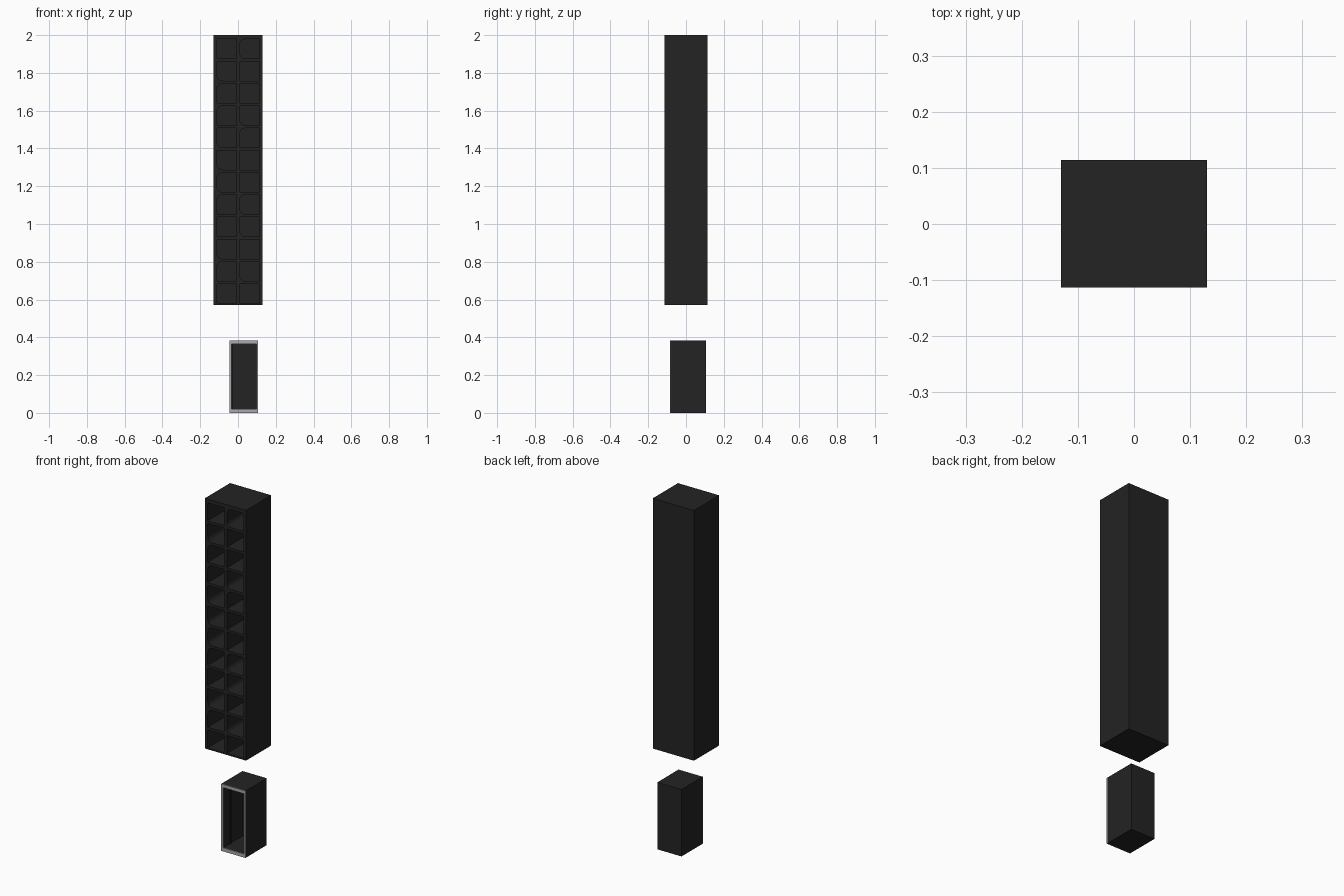
import bpy, bmesh, math

if "Cube" in bpy.data.objects:
    bpy.data.objects.remove(bpy.data.objects["Cube"])


def material(name, v):
    m = bpy.data.materials.new(name)
    m.diffuse_color = (v, v, v, 1)
    m.use_nodes = True
    m.node_tree.nodes["Principled BSDF"].inputs["Base Color"].default_value = m.diffuse_color
    return m


BLACK = material("black", 0.017)
GREY = material("light_grey", 0.4)


def make(name, bm, mat):
    bmesh.ops.recalc_face_normals(bm, faces=bm.faces)
    me = bpy.data.meshes.new(name)
    bm.to_mesh(me)
    bm.free()
    me.materials.append(mat)
    ob = bpy.data.objects.new(name, me)
    bpy.context.collection.objects.link(ob)
    return ob


def add_box(bm, x0, x1, y0, y1, z0, z1):
    vs = bmesh.ops.create_cube(bm, size=1)["verts"]
    for v in vs:
        v.co = (x1 if v.co.x > 0 else x0, y1 if v.co.y > 0 else y0, z1 if v.co.z > 0 else z0)


def box(name, mat, *dims):
    bm = bmesh.new()
    add_box(bm, *dims)
    return make(name, bm, mat)


def add_cell(bm, x0, x1, z0, z1, y0, y1, low, high):
    """Prism whose left corners have radii low and high."""
    pts = [(x1, z0), (x1, z1)]
    for r, cz, a0 in ((high, z1 - high, 90), (low, z0 + low, 180)):
        for i in range(6):
            a = math.radians(a0 + 18 * i)
            pts.append((x0 + r + r * math.cos(a), cz + r * math.sin(a)))
    f = bm.faces.new([bm.verts.new((x, y0, z)) for x, z in pts])
    ext = bmesh.ops.extrude_face_region(bm, geom=[f])["geom"]
    bmesh.ops.translate(bm, vec=(0, y1 - y0, 0),
                        verts=[g for g in ext if isinstance(g, bmesh.types.BMVert)])


def cut(ob, cutter):
    mod = ob.modifiers.new("openings", 'BOOLEAN')
    mod.operation, mod.solver, mod.object = 'DIFFERENCE', 'EXACT', cutter
    bpy.context.view_layer.objects.active = ob
    bpy.ops.object.modifier_apply(modifier=mod.name)
    bpy.data.objects.remove(cutter)


# Tall cabinet with two columns of twelve pigeonholes, some with worn round corners
# Corner codes, top row first: s square, t top-left, b bottom-left, a both
cabinet = box("tall_cabinet", BLACK, -0.13, 0.13, -0.113, 0.114, 0.572, 2.0)
holes = bmesh.new()
for x0, x1, codes in ((-0.112, -0.009, "sbttbbatsbts"), (0.009, 0.113, "assbtssabsbs")):
    for row, c in enumerate(codes):
        top = 1.979 - row * 0.1178
        add_cell(holes, x0, x1, top - 0.103, top, -0.2, 0.095,
                 0.03 if c in "ba" else 0.004, 0.03 if c in "ta" else 0.004)
cut(cabinet, make("hole_cutter", holes, BLACK))

# Small open box
small = box("small_box", BLACK, -0.046, 0.107, -0.082, 0.106, 0, 0.382)
cut(small, box("box_cutter", BLACK, -0.035, 0.098, -0.2, 0.092, 0.02, 0.364))

# Pale trim around the small box opening
trim = box("box_trim", GREY, -0.046, 0.107, -0.086, -0.082, 0, 0.382)
cut(trim, box("trim_cutter", GREY, -0.035, 0.098, -0.2, 0.0, 0.02, 0.364))

# Guide rail on the left inner wall
box("inner_rail", BLACK, -0.035, -0.029, -0.025, -0.015, 0.02, 0.364)

# Toothed strip on the back wall
strip = bmesh.new()
for i in range(17):
    z = 0.03 + i * 0.0195
    add_box(strip, 0.055, 0.09, 0.086, 0.092, z, z + 0.01)
make("toothed_strip", strip, BLACK)
